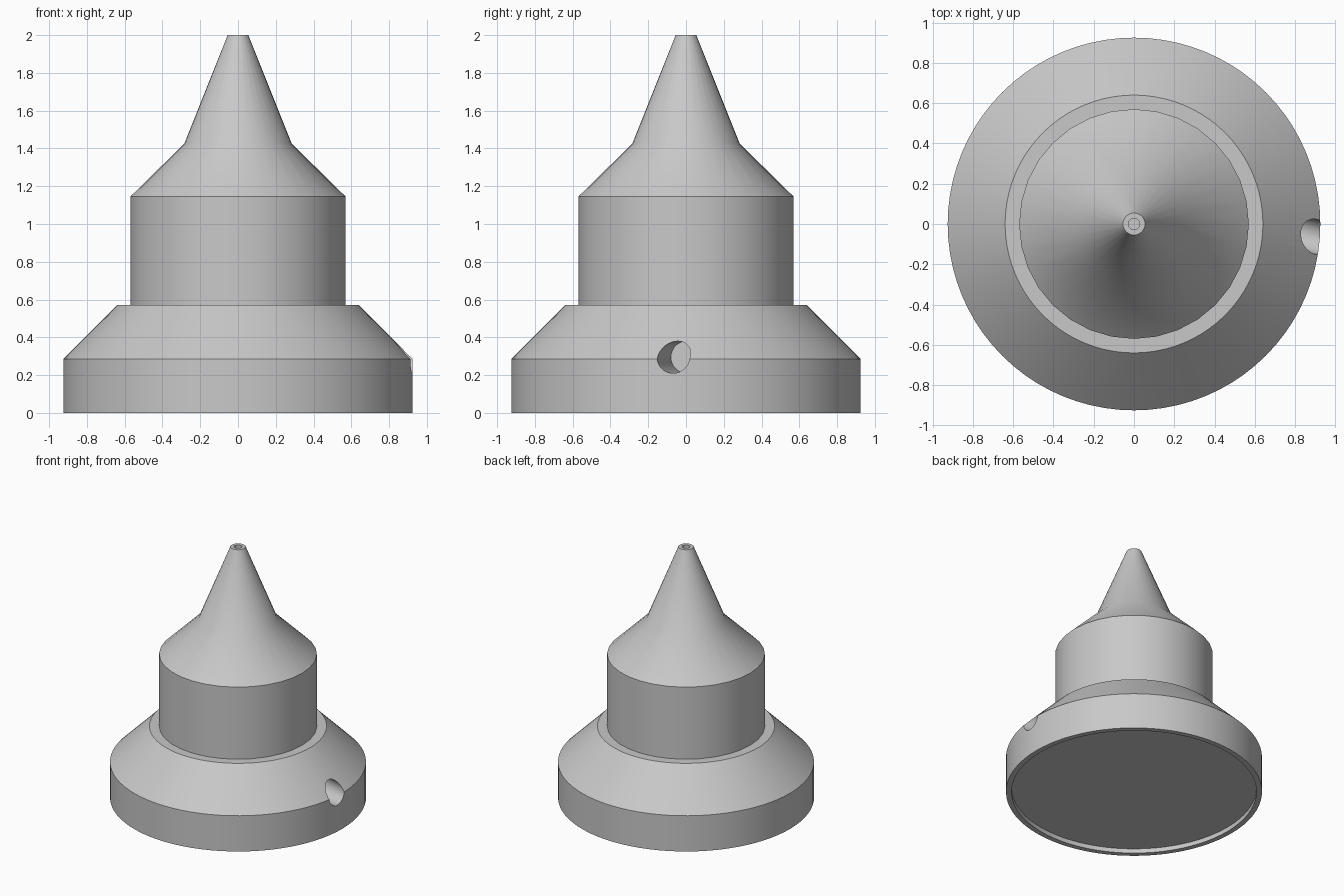
import bpy, bmesh, math
from mathutils import Vector

cube = bpy.data.objects.get("Cube")
if cube:
    bpy.data.objects.remove(cube, do_unlink=True)

grey = bpy.data.materials.new("plain_grey")
grey.use_nodes = True
colour = (0.58, 0.58, 0.58, 1)
grey.diffuse_color = colour
grey.node_tree.nodes["Principled BSDF"].inputs["Base Color"].default_value = colour


def lathe(name, profile, sides):
    """Spin a closed (radius, height) profile about the z axis."""
    bm = bmesh.new()
    verts = [bm.verts.new((r, 0, z)) for r, z in profile]
    edges = [bm.edges.new(pair) for pair in zip(verts, verts[1:])]
    bmesh.ops.spin(bm, geom=verts + edges, cent=(0, 0, 0), axis=(0, 0, 1),
                   angle=math.tau, steps=sides, use_merge=True)
    bmesh.ops.remove_doubles(bm, verts=bm.verts[:], dist=0.0005)
    bmesh.ops.recalc_face_normals(bm, faces=bm.faces[:])
    mesh = bpy.data.meshes.new(name)
    bm.to_mesh(mesh)
    bm.free()
    mesh.materials.append(grey)
    obj = bpy.data.objects.new(name, mesh)
    bpy.context.collection.objects.link(obj)
    return obj


def activate(obj):
    bpy.ops.object.select_all(action="DESELECT")
    obj.select_set(True)
    bpy.context.view_layer.objects.active = obj


# Flared base with a shallow recess underneath
base = lathe("flared_base", [
    (0, 0.035), (0.885, 0.035), (0.885, 0), (0.925, 0),
    (0.925, 0.285), (0.64, 0.57), (0, 0.57)], 80)

# Upper barrel tapering to a tip with a small blind bore
barrel = lathe("tapered_barrel", [
    (0, 0.56), (0.57, 0.56), (0.57, 1.145), (0.285, 1.425),
    (0.055, 2), (0.028, 2), (0.028, 1.85), (0, 1.85)], 32)

# Slanted blind hole in the left side of the base
inward = Vector((-1, 0.27, 0)).normalized()
mouth = Vector((0.92, -0.068, 0.295))
outer, inner = mouth - inward * 0.2, mouth + inward * 0.27
bpy.ops.mesh.primitive_cylinder_add(
    vertices=32, radius=0.085, depth=(outer - inner).length,
    location=(outer + inner) / 2,
    rotation=inward.to_track_quat("Z", "Y").to_euler())
cutter = bpy.context.object
cutter.name = "side_hole_cutter"
cutter.hide_render = True
cutter.data.materials.append(grey)

activate(base)
cut = base.modifiers.new("side_hole", "BOOLEAN")
cut.operation = "DIFFERENCE"
cut.solver = "EXACT"
cut.object = cutter
bpy.ops.object.modifier_apply(modifier=cut.name)
bpy.data.objects.remove(cutter, do_unlink=True)

# Smooth round walls, sharp rims
for obj in (base, barrel):
    activate(obj)
    bpy.ops.object.shade_smooth_by_angle(angle=math.radians(30))
